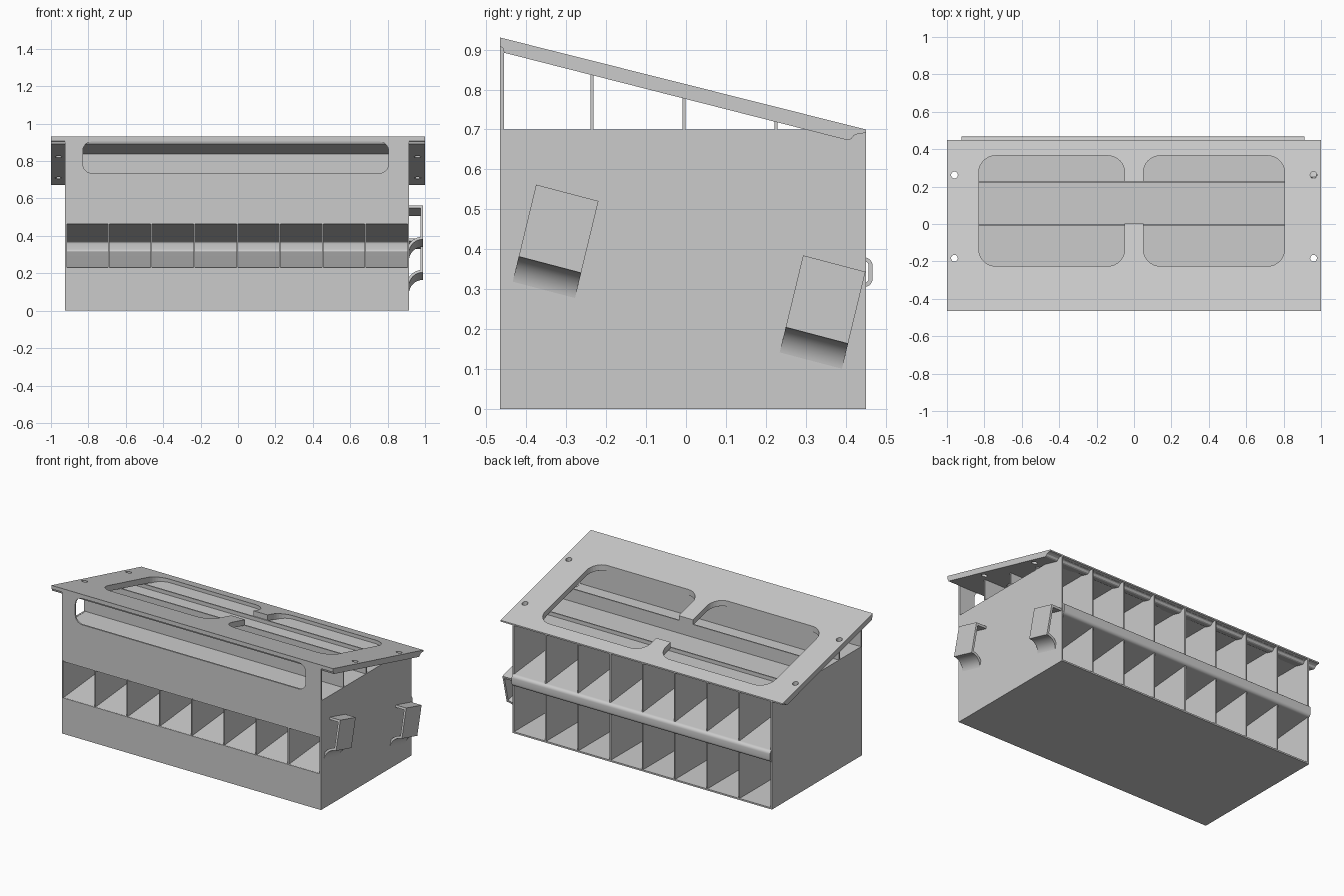
import bpy, bmesh, math
from mathutils import Vector

if "Cube" in bpy.data.objects:
    bpy.data.objects.remove(bpy.data.objects["Cube"])

grey = bpy.data.materials.new("plain grey")
grey.diffuse_color = (0.6, 0.6, 0.6, 1)
grey.use_nodes = True
grey.node_tree.nodes["Principled BSDF"].inputs["Base Color"].default_value = grey.diffuse_color

X0, X1, Y0, Y1 = -0.925, 0.915, -0.465, 0.45   # case footprint
T = 0.01                                       # sheet thickness


def prism(name, pts, depth):
    """Extrude a closed loop of 3D points along the depth vector."""
    bm = bmesh.new()
    face = bm.faces.new([bm.verts.new(p) for p in pts])
    ext = bmesh.ops.extrude_face_region(bm, geom=[face])
    verts = [v for v in ext["geom"] if isinstance(v, bmesh.types.BMVert)]
    bmesh.ops.translate(bm, verts=verts, vec=depth)
    bmesh.ops.recalc_face_normals(bm, faces=bm.faces)
    me = bpy.data.meshes.new(name)
    bm.to_mesh(me)
    bm.free()
    me.materials.append(grey)
    ob = bpy.data.objects.new(name, me)
    bpy.context.collection.objects.link(ob)
    return ob


def box(name, x0, x1, y0, y1, z0, z1):
    return prism(name, [(x0, y0, z0), (x1, y0, z0), (x1, y1, z0), (x0, y1, z0)], (0, 0, z1 - z0))


def arc(cx, cy, r, a0, a1, n=8):
    return [(cx + r * math.cos(math.radians(a0 + (a1 - a0) * i / n)),
             cy + r * math.sin(math.radians(a0 + (a1 - a0) * i / n))) for i in range(n + 1)]


def rounded(x0, x1, y0, y1, r):
    return (arc(x1 - r, y1 - r, r, 0, 90) + arc(x0 + r, y1 - r, r, 90, 180)
            + arc(x0 + r, y0 + r, r, 180, 270) + arc(x1 - r, y0 + r, r, 270, 360))


def strip(path, t):
    """Closed outline of thickness t around an open 2D path."""
    pts = [Vector(p) for p in path]
    left, right = [], []
    for i, p in enumerate(pts):
        d = (pts[min(i + 1, len(pts) - 1)] - pts[max(i - 1, 0)]).normalized()
        n = Vector((-d.y, d.x)) * t / 2
        left.append(p + n)
        right.append(p - n)
    return left + right[::-1]


def activate(ob):
    bpy.ops.object.select_all(action='DESELECT')
    ob.select_set(True)
    bpy.context.view_layer.objects.active = ob


def cut(ob, cutter):
    activate(ob)
    mod = ob.modifiers.new("cut", 'BOOLEAN')
    mod.operation, mod.solver, mod.object = 'DIFFERENCE', 'EXACT', cutter
    bpy.ops.object.modifier_apply(modifier=mod.name)
    bpy.data.objects.remove(cutter)


def smooth(ob):
    activate(ob)
    bpy.ops.object.shade_smooth_by_angle(angle=math.radians(35))


def lid_under(y):
    return 0.892 - (y + 0.455) * 0.2535


# Case: side walls, base, tray floor and the two front panels
box("left_side", X0, X0 + T, Y0, Y1, 0, 0.7)
box("right_side", X1 - T, X1, Y0, Y1, 0, 0.7)
box("base", X0 + T, X1 - T, Y0, Y1, 0, T)
box("tray_floor", X0 + T, X1 - T, Y0 + T, 0.43, 0.688, 0.699)
box("lower_front", X0 + T, X1 - T, Y0, Y0 + T, T, 0.23)
upper = box("upper_front", X0, X1, Y0, Y0 + T, 0.47, 0.91)
cut(upper, prism("window_cutter", [(x, -0.6, z) for x, z in rounded(-0.83, 0.805, 0.735, 0.904, 0.05)],
                 (0, 0.3, 0)))

# Dividers between the eight columns
step = (X1 - X0 - T) / 8
for i in range(1, 8):
    x = X0 + T / 2 + i * step
    box("divider", x - 0.004, x + 0.004, Y0 + 0.002, Y1 - 0.001, 0.005, 0.692)

# Folded shelf: two sloping sheets joined by the rounded rear lip
fold = ([(-0.462, 0.468)] + arc(0.446, 0.359, 0.016, 90, 0, 5)
        + arc(0.446, 0.327, 0.016, 0, -90, 5) + [(-0.462, 0.226)])
smooth(prism("folded_shelf", [(X0 + 0.002, y, z) for y, z in strip(fold, T)], (X1 - X0 - 0.006, 0, 0)))

# Upright walls carrying the lid
for y in (-0.235, -0.005, 0.225):
    prism("tray_wall", [(X0, y - 0.004, 0.695), (X0, y + 0.004, 0.695),
                        (X0, y + 0.004, lid_under(y) + 0.003), (X0, y - 0.004, lid_under(y) + 0.003)],
          (X1 - X0, 0, 0))

# Sloping lid with thinned front and rear edges
edge = [(-0.465, 0.93), (-0.465, 0.907), (-0.459, 0.905), (-0.455, 0.892), (0.405, 0.673),
        (0.413, 0.676), (0.42, 0.685), (0.432, 0.69), (0.45, 0.691), (0.45, 0.7)]
lid = prism("lid", [(-1, y, z) for y, z in edge], (2, 0, 0))
R = 0.09
opening = (arc(0.805 - R, 0.365 - R, R, 0, 90) + arc(0.05 + R, 0.365 - R, R, 90, 180)
           + [(0.05, 0.228), (-0.05, 0.228)]
           + arc(-0.05 - R, 0.365 - R, R, 0, 90) + arc(-0.83 + R, 0.365 - R, R, 90, 180)
           + arc(-0.83 + R, -0.225 + R, R, 180, 270) + arc(-0.05 - R, -0.225 + R, R, 270, 360)
           + [(-0.05, 0.002), (0.05, 0.002)]
           + arc(0.05 + R, -0.225 + R, R, 180, 270) + arc(0.805 - R, -0.225 + R, R, 270, 360))
cut(lid, prism("opening_cutter", [(x, y, 0.5) for x, y in opening], (0, 0, 0.6)))
for x in (-0.96, 0.96):
    for y in (0.262, -0.183):
        cut(lid, prism("screw_cutter", [(x + a, y + b, 0.5) for a, b in arc(0, 0, 0.018, 0, 345, 23)],
                       (0, 0, 0.6)))

# Tilted loop clips on the right side
down = Vector((0, -0.235, -0.972))
across = Vector((0, 0.156, -0.041))
outer = [(0, 0), (0.075, 0), (0.075, 0.185)] + arc(0.075, 0.26, 0.075, 270, 180)[1:]
inner = arc(0.075, 0.26, 0.089, 186, 262) + [(0.062, 0.17), (0.062, 0.014), (0, 0.014)]
for corner in (Vector((X1 - 0.001, -0.375, 0.562)), Vector((X1 - 0.001, 0.293, 0.385))):
    loop = [corner + Vector((max(a, 0), 0, 0)) + down * s for a, s in outer + inner]
    smooth(prism("side_clip", loop, across))
